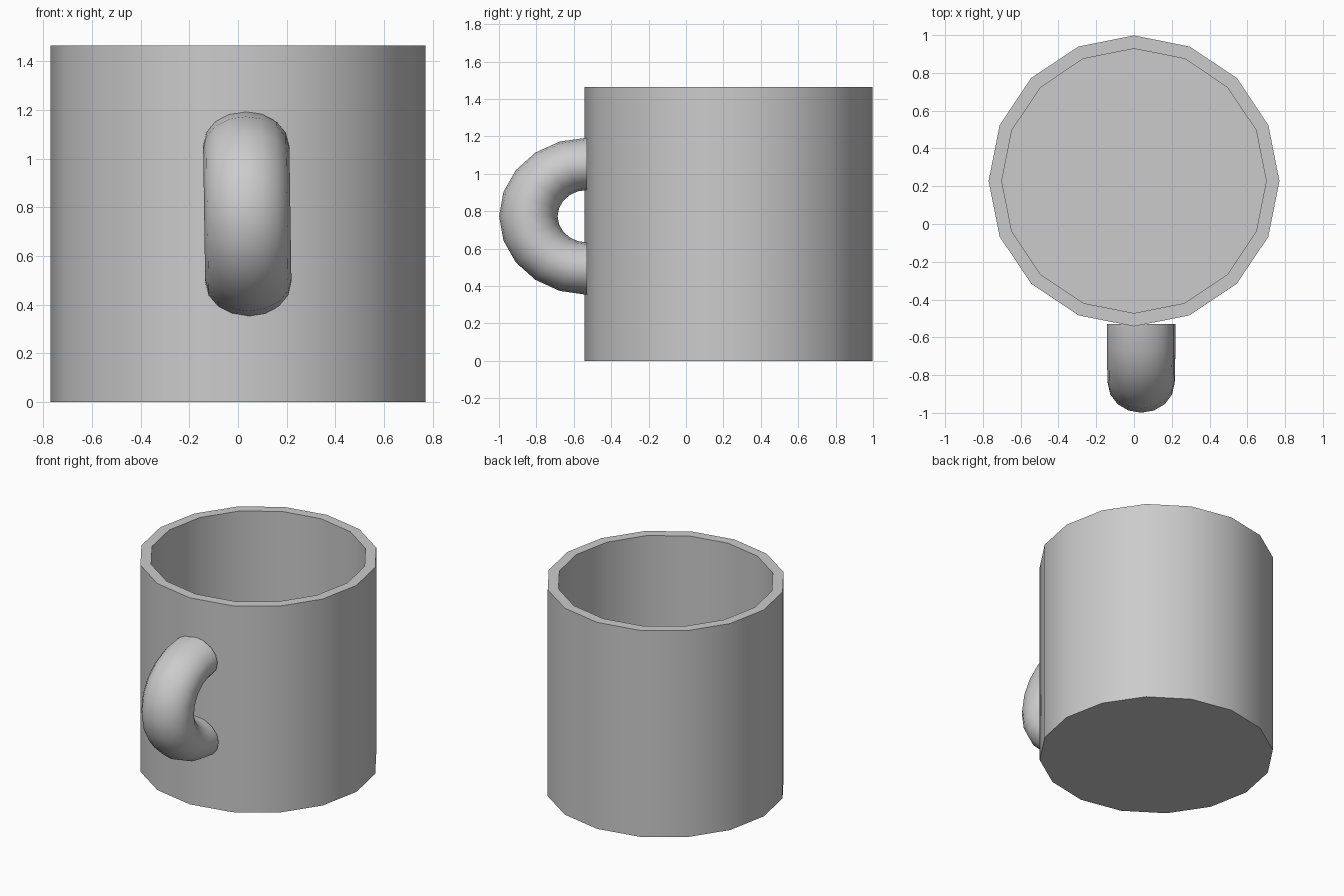
import bpy, bmesh, math
from math import sin, cos, pi

if "Cube" in bpy.data.objects:
    bpy.data.objects.remove(bpy.data.objects["Cube"])


def finish(name, bm):
    bmesh.ops.recalc_face_normals(bm, faces=bm.faces)
    mesh = bpy.data.meshes.new(name)
    bm.to_mesh(mesh)
    bm.free()
    obj = bpy.data.objects.new(name, mesh)
    bpy.context.collection.objects.link(obj)
    bpy.ops.object.select_all(action='DESELECT')
    obj.select_set(True)
    bpy.context.view_layer.objects.active = obj
    bpy.ops.object.shade_smooth_by_angle(angle=math.radians(35))
    return obj


def bridge(bm, a, b):
    n = len(a)
    for i in range(n):
        j = (i + 1) % n
        bm.faces.new((a[i], a[j], b[j], b[i]))


# Cup body: 16-sided hollow cylinder with a thick floor
SIDES, CUP_Y = 16, 0.228
bm = bmesh.new()
rings = []
for r, z in [(0.77, 0), (0.77, 1.465), (0.70, 1.465), (0.70, 0.07)]:
    rings.append([bm.verts.new((r * cos(2 * pi * i / SIDES),
                                CUP_Y + r * sin(2 * pi * i / SIDES), z))
                  for i in range(SIDES)])
for a, b in zip(rings, rings[1:]):
    bridge(bm, a, b)
bm.faces.new(rings[0])
bm.faces.new(rings[-1])
finish("cup_body", bm)

# Handle: half ring with a wide oval section, leaning very slightly sideways
STEPS, TUBE = 10, 16
bm = bmesh.new()
rings = []
for s in range(STEPS + 1):
    t = pi * s / STEPS
    ring = []
    for k in range(TUBE):
        p = 2 * pi * k / TUBE
        r = 0.28 + 0.14 * cos(p)
        dz = r * cos(t)
        ring.append(bm.verts.new((0.038 + 0.177 * sin(p) - 0.015 * dz,
                                  -0.53 - 1.117 * r * sin(t),
                                  0.773 + dz)))
    rings.append(ring)
for a, b in zip(rings, rings[1:]):
    bridge(bm, a, b)
finish("handle", bm)
